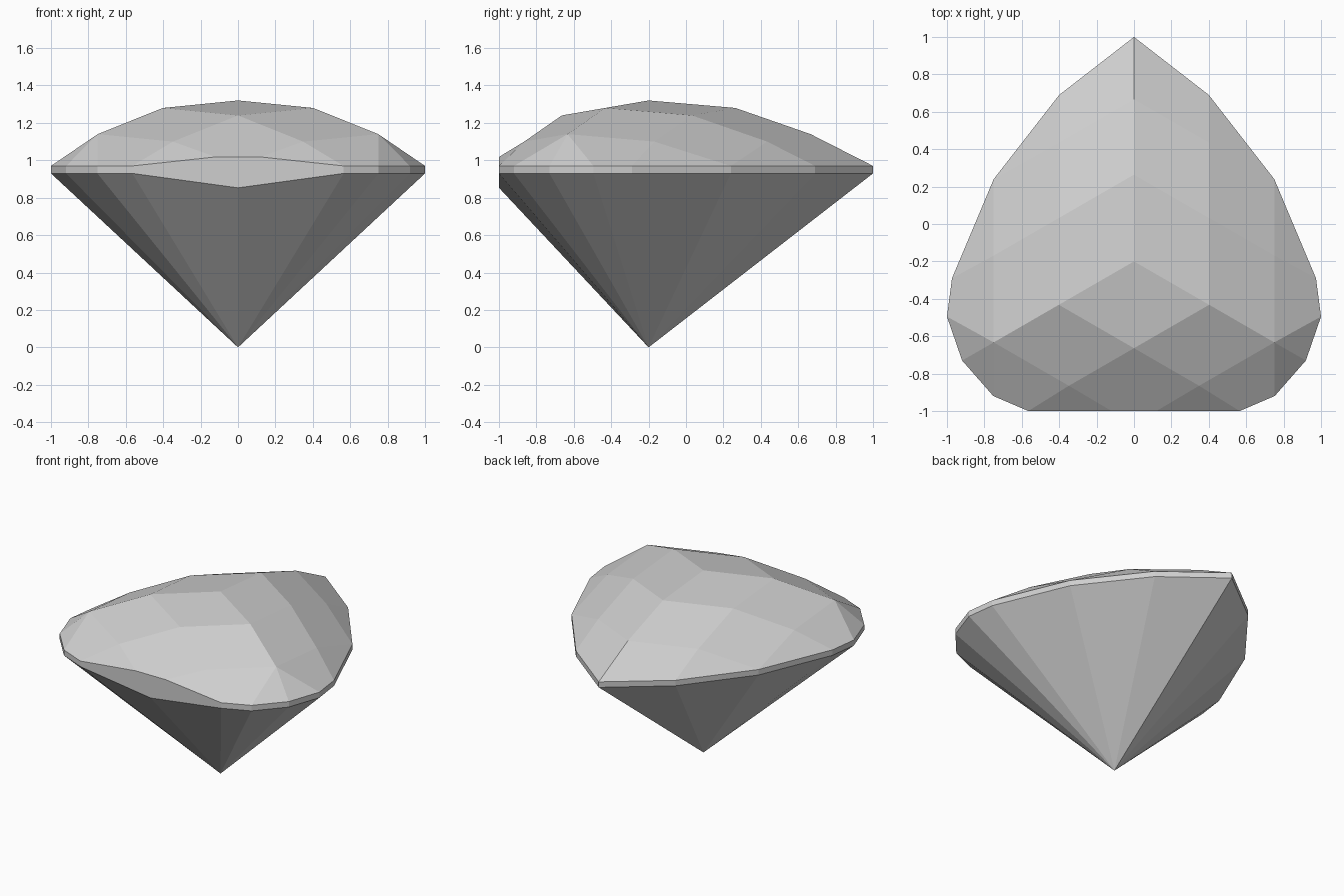
import bpy, bmesh, math
from mathutils import Vector

cube = bpy.data.objects.get("Cube")
if cube:
    bpy.data.objects.remove(cube, do_unlink=True)

# Stone material
stone = bpy.data.materials.new("pale_grey_stone")
stone.use_nodes = True
grey = (0.62, 0.62, 0.62, 1)
stone.diffuse_color = grey
stone.node_tree.nodes["Principled BSDF"].inputs["Base Color"].default_value = grey

CENTRE_Y, TOP, GIRDLE_TOP, GIRDLE_LOW = -0.2, 1.32, 0.97, 0.93
RADIUS = (0, 0.464, 0.866)      # steps along each crown ridge
DROP = (0, 0.04, 0.18)
BACK, RIGHT, LEFT = (math.radians(a) for a in (90, 210, -30))


def crown_node(dir_a, i, dir_b, j):
    """Corner of the crown facets, i steps along one ridge and j along another."""
    x = RADIUS[i] * math.cos(dir_a) + RADIUS[j] * math.cos(dir_b)
    y = RADIUS[i] * math.sin(dir_a) + RADIUS[j] * math.sin(dir_b)
    return Vector((x, CENTRE_Y + y, TOP - DROP[i] - DROP[j]))


# Crown facet corners in the three sectors
points = []
for a, b in ((BACK, LEFT), (LEFT, RIGHT), (RIGHT, BACK)):
    for i, j in ((0, 0), (1, 0), (2, 0), (1, 1), (2, 1), (1, 2)):
        points.append(crown_node(a, i, b, j))

# Girdle outline from the back point round to the flat front
outline = [(0, 1), (0.4, 0.69), (0.75, 0.24), (0.973, -0.29),
           (1, -0.495), (0.919, -0.73), (0.752, -0.92), (0.565, -1)]
for side in (-1, 1):
    for x, y in outline:
        points += [Vector((side * x, y, z)) for z in (GIRDLE_TOP, GIRDLE_LOW)]
    points.append(Vector((side * 0.12, -1, 1.018)))

# Lower corner of the flat front, and the bottom tip
points += [Vector((0, -1, 0.853)), Vector((0, CENTRE_Y, 0))]

# Wrap the corners into a faceted stone and merge coplanar triangles
bm = bmesh.new()
for p in points:
    bm.verts.new(p)
bmesh.ops.remove_doubles(bm, verts=bm.verts, dist=0.002)
hull = bmesh.ops.convex_hull(bm, input=bm.verts)
loose = [v for v in bm.verts if not v.link_faces]
bmesh.ops.delete(bm, geom=loose, context='VERTS')
bmesh.ops.dissolve_limit(bm, angle_limit=math.radians(2),
                         verts=bm.verts, edges=bm.edges)
bmesh.ops.recalc_face_normals(bm, faces=bm.faces)

mesh = bpy.data.meshes.new("faceted_gemstone")
bm.to_mesh(mesh)
bm.free()
mesh.materials.append(stone)
gem = bpy.data.objects.new("faceted_gemstone", mesh)
bpy.context.collection.objects.link(gem)
